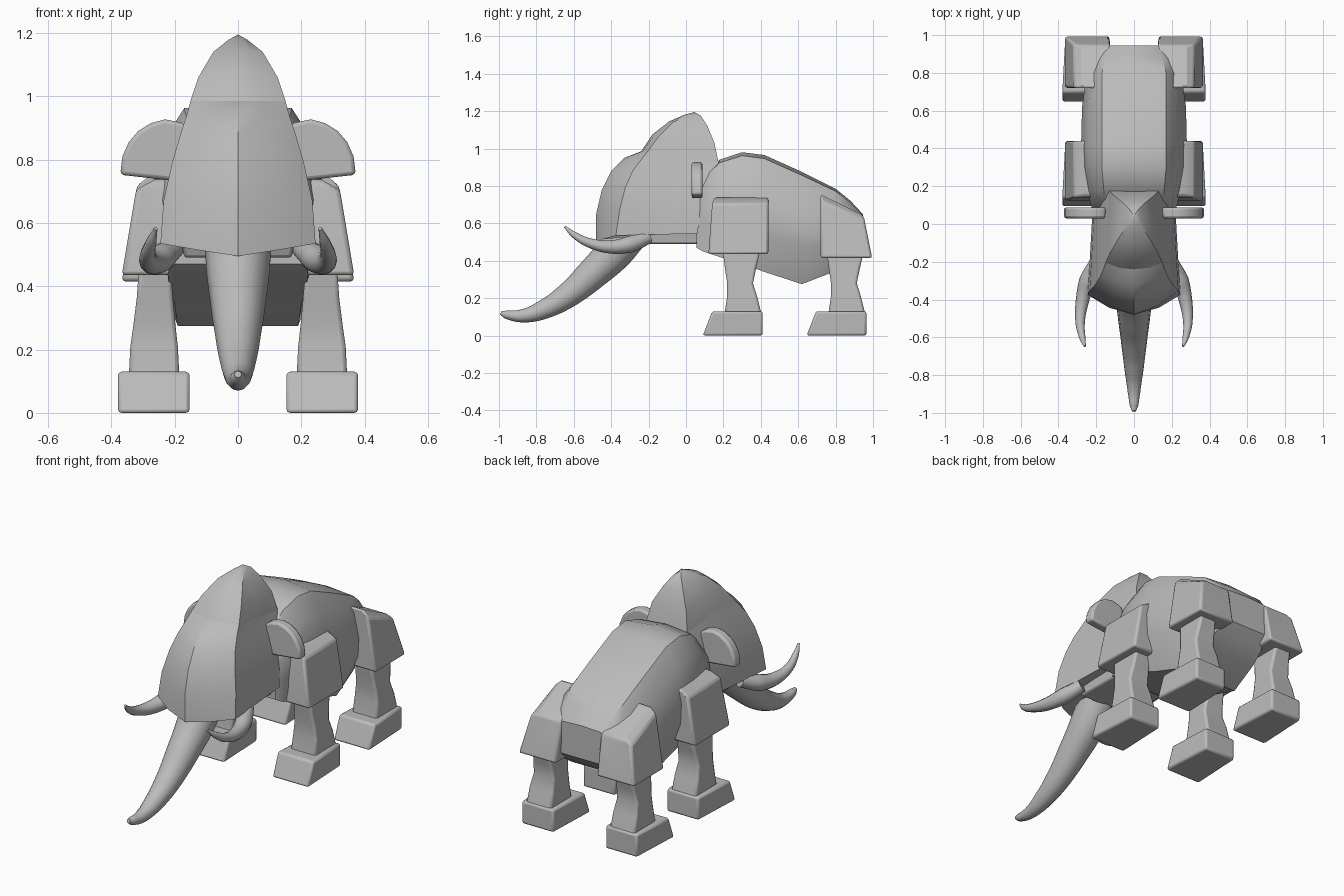
import bpy
import bmesh
from mathutils import Vector

cube = bpy.data.objects.get("Cube")
if cube:
    bpy.data.objects.remove(cube, do_unlink=True)

GREY = (0.5, 0.5, 0.5, 1.0)
grey = bpy.data.materials.new("plain_grey")
grey.use_nodes = True
grey.diffuse_color = GREY
grey.node_tree.nodes["Principled BSDF"].inputs["Base Color"].default_value = GREY


def finish(obj, angle, bevel=0.0):
    """Assign the colour, shade by angle and soften the edges."""
    obj.data.materials.clear()
    obj.data.materials.append(grey)
    if bevel:
        mod = obj.modifiers.new("soft_edges", 'BEVEL')
        mod.width = bevel
        mod.segments = 2
        mod.limit_method = 'ANGLE'
        mod.angle_limit = 0.6
    bpy.ops.object.select_all(action='DESELECT')
    obj.select_set(True)
    bpy.context.view_layer.objects.active = obj
    bpy.ops.object.shade_smooth_by_angle(angle=angle)
    return obj


def loft(name, rings, angle=0.6, bevel=0.0):
    """Skin a list of equal-length closed rings and cap both ends."""
    bm = bmesh.new()
    loops = [[bm.verts.new(p) for p in ring] for ring in rings]
    n = len(loops[0])
    for a, b in zip(loops, loops[1:]):
        for i in range(n):
            j = (i + 1) % n
            bm.faces.new((a[i], a[j], b[j], b[i]))
    bm.faces.new(loops[0])
    bm.faces.new(loops[-1])
    bmesh.ops.remove_doubles(bm, verts=bm.verts, dist=0.0005)
    bmesh.ops.recalc_face_normals(bm, faces=bm.faces)
    mesh = bpy.data.meshes.new(name)
    bm.to_mesh(mesh)
    bm.free()
    obj = bpy.data.objects.new(name, mesh)
    bpy.context.collection.objects.link(obj)
    return finish(obj, angle, bevel)


def horn(name, points):
    """Tapered tube through (x, y, z, radius) points."""
    curve = bpy.data.curves.new(name + "_path", 'CURVE')
    curve.dimensions = '3D'
    curve.bevel_depth = 1.0
    curve.bevel_resolution = 4
    curve.resolution_u = 6
    curve.use_fill_caps = True
    spline = curve.splines.new('BEZIER')
    spline.bezier_points.add(len(points) - 1)
    for bp, (x, y, z, r) in zip(spline.bezier_points, points):
        bp.co = (x, y, z)
        bp.radius = r
        bp.handle_left_type = bp.handle_right_type = 'AUTO'
    temp = bpy.data.objects.new(name + "_temp", curve)
    bpy.context.collection.objects.link(temp)
    graph = bpy.context.evaluated_depsgraph_get()
    mesh = bpy.data.meshes.new_from_object(temp.evaluated_get(graph))
    bpy.data.objects.remove(temp, do_unlink=True)
    obj = bpy.data.objects.new(name, mesh)
    bpy.context.collection.objects.link(obj)
    return finish(obj, 0.9)


def rect(x0, x1, y0, y1, z0, z1=None):
    """Four corners; height may run from z0 at the front to z1 at the back."""
    z1 = z0 if z1 is None else z1
    return [(x0, y0, z0), (x1, y0, z0), (x1, y1, z1), (x0, y1, z1)]


def flip(rings, side):
    return [[(side * p[0], *p[1:]) for p in ring] for ring in rings]


# Body: y, bottom, top, half widths at top, middle and bottom
body = [
    (0.055, 0.47, 0.75, 0.14, 0.20, 0.20),
    (0.09, 0.45, 0.85, 0.15, 0.225, 0.22),
    (0.18, 0.42, 0.94, 0.16, 0.25, 0.22),
    (0.30, 0.385, 0.98, 0.17, 0.27, 0.21),
    (0.42, 0.34, 0.965, 0.17, 0.28, 0.20),
    (0.62, 0.275, 0.875, 0.17, 0.275, 0.19),
    (0.80, 0.345, 0.785, 0.17, 0.25, 0.17),
    (0.88, 0.40, 0.72, 0.15, 0.21, 0.16),
    (0.945, 0.46, 0.65, 0.12, 0.17, 0.14),
]
rings = []
for y, zb, zt, wt, wm, wb in body:
    h = zt - zb
    half = [(wb, zb), (wm * 0.98, zb + 0.33 * h), (wm, zb + 0.52 * h),
            ((wm + wt) / 2 + 0.015, zb + 0.8 * h), (wt, zt - 0.03 * h)]
    section = [(0, zb)] + half + [(0, zt)] + [(-x, z) for x, z in reversed(half)]
    rings.append([(x, y, z) for x, z in section])
loft("body", rings, 0.65)


def head_ring(front, corner, back):
    """Wedge plan with a slightly bowed front: (y,z), (x,y,z), (x,y,z)."""
    f = Vector((0, *front))
    c, b = Vector(corner), Vector(back)
    bow = (f + c) / 2 + (f - c).length * Vector((0.03, -0.06, 0))
    half = [bow, c, (c + b) / 2, b]
    left = [tuple(v) for v in half]
    right = [(-x, y, z) for x, y, z in reversed(left)]
    return [tuple(f)] + left + [(0, b.y, b.z)] + right


# Head: wedge widening downwards
brow = head_ring((-0.24, 0.985), (0.15, -0.205, 0.985), (0.13, 0.175, 0.92))
loft("head", [
    head_ring((-0.48, 0.495), (0.245, -0.375, 0.535), (0.22, 0.06, 0.545)),
    head_ring((-0.48, 0.65), (0.235, -0.355, 0.67), (0.21, 0.08, 0.65)),
    head_ring((-0.45, 0.78), (0.208, -0.325, 0.79), (0.19, 0.11, 0.76)),
    head_ring((-0.40, 0.88), (0.182, -0.285, 0.88), (0.165, 0.14, 0.84)),
    head_ring((-0.33, 0.95), (0.162, -0.24, 0.94), (0.145, 0.16, 0.89)),
    brow], 0.6)

# Domed crown coming to a point
loft("crown", [
    brow,
    head_ring((-0.18, 1.075), (0.125, -0.15, 1.06), (0.108, 0.152, 1.03)),
    head_ring((-0.09, 1.145), (0.078, -0.07, 1.14), (0.062, 0.115, 1.12)),
    head_ring((-0.01, 1.18), (0.03, 0.005, 1.178), (0.025, 0.08, 1.175)),
    [(0, 0.045, 1.195)] * 10], 0.6)

# Jaw under the head
loft("jaw", [rect(-0.17, 0.17, -0.24, 0.12, 0.49),
             rect(-0.19, 0.19, -0.3, 0.12, 0.62)], 0.5, 0.01)

# Trunk
horn("trunk", [
    (0, -0.99, 0.122, 0.011), (0, -0.96, 0.112, 0.023), (0, -0.87, 0.106, 0.036),
    (0, -0.76, 0.14, 0.052), (0, -0.63, 0.217, 0.068), (0, -0.5, 0.33, 0.085),
    (0, -0.38, 0.45, 0.1), (0, -0.3, 0.56, 0.108)])

# Legs: first y of the foot, rings of the upper block
front_block = [rect(0.2, 0.367, 0.12, 0.44, 0.435),
               rect(0.2, 0.322, 0.14, 0.44, 0.705),
               rect(0.2, 0.262, 0.15, 0.44, 0.737)]
rear_block = [rect(0.13, 0.367, 0.72, 0.995, 0.415),
              rect(0.125, 0.32, 0.72, 0.953, 0.72, 0.625),
              rect(0.125, 0.28, 0.72, 0.945, 0.755, 0.645)]

for side, label in ((1, "left"), (-1, "right")):
    for part, y, block in (("front", 0.09, front_block), ("rear", 0.645, rear_block)):
        name = f"{label}_{part}"
        loft(name + "_upper_leg", flip(block, side), 0.5, 0.012)
        # Lower leg pinched above the ankle
        loft(name + "_lower_leg", flip([
            rect(0.185, 0.345, y + 0.115, y + 0.315, 0.11),
            rect(0.19, 0.34, y + 0.13, y + 0.29, 0.21),
            rect(0.198, 0.33, y + 0.13, y + 0.268, 0.28),
            rect(0.205, 0.32, y + 0.118, y + 0.285, 0.36),
            rect(0.215, 0.312, y + 0.105, y + 0.31, 0.47)], side), 0.6, 0.012)
        # Foot with a sloping toe
        sole = rect(0.152, 0.38, y, y + 0.32, 0)
        top = rect(0.152, 0.38, y + 0.05, y + 0.32, 0.13)
        for ring in (sole, top):
            ring[2] = (0.365, *ring[2][1:])
            ring[3] = (0.165, *ring[3][1:])
        loft(name + "_foot", flip([sole, top], side), 0.5, 0.012)

    # Half-round ear plate
    outline = [(0.15, 0.735), (0.22, 0.735), (0.372, 0.752), (0.365, 0.81),
               (0.345, 0.855), (0.315, 0.89), (0.275, 0.915), (0.23, 0.927),
               (0.18, 0.917), (0.15, 0.9)]
    loft(label + "_ear", flip([[(x, y, z) for x, z in outline]
                               for y in (0.03, 0.088)], side), 0.6, 0.012)

    # Tusk
    horn(label + "_tusk", [
        (side * x, y, z, r) for x, y, z, r in (
            (0.2, -0.2, 0.525, 0.035), (0.245, -0.3, 0.488, 0.045),
            (0.272, -0.4, 0.474, 0.036), (0.285, -0.52, 0.497, 0.025),
            (0.274, -0.6, 0.54, 0.017), (0.26, -0.648, 0.582, 0.006))])
